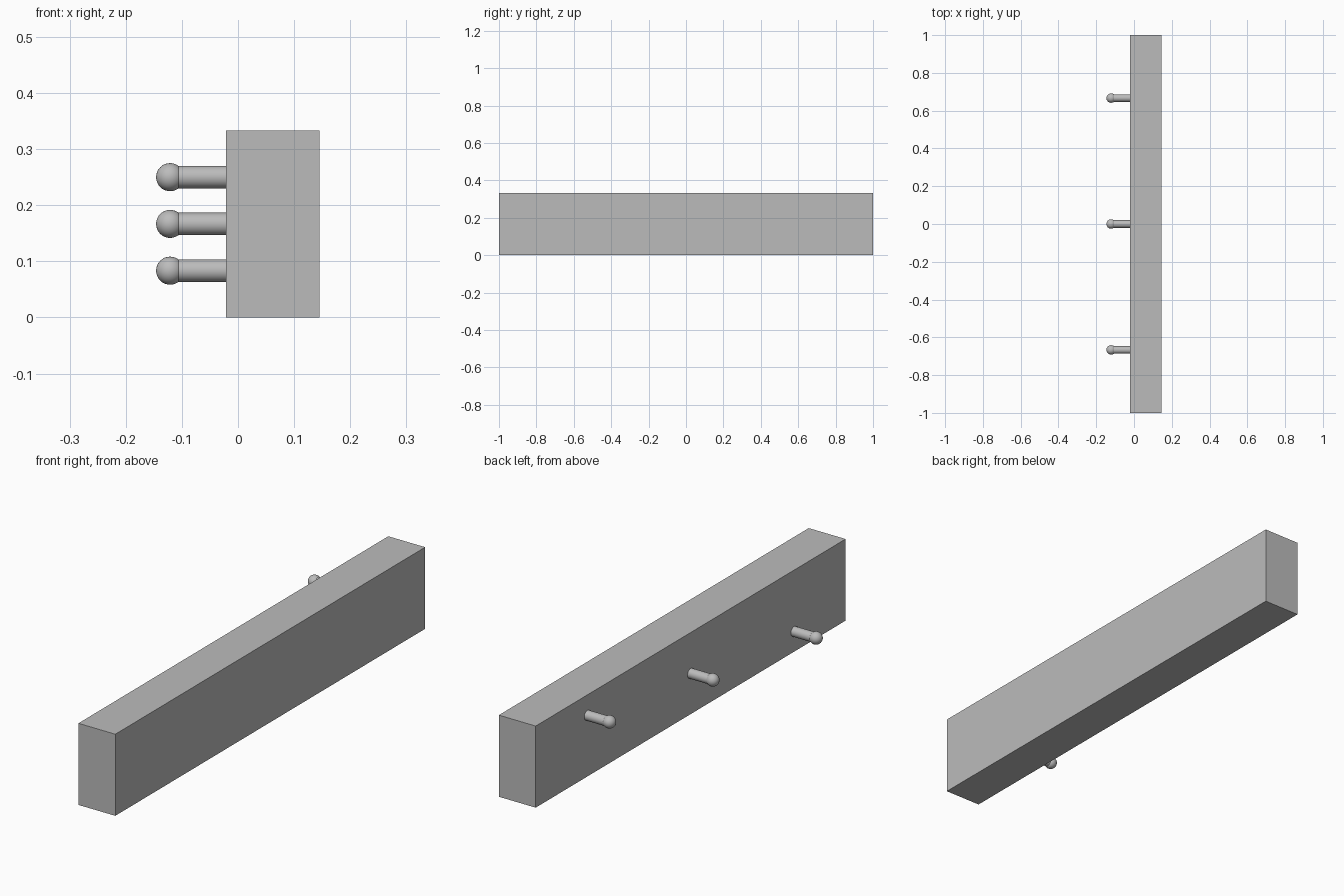
import bpy
import math

cube = bpy.data.objects.get("Cube")
if cube:
    bpy.data.objects.remove(cube, do_unlink=True)

# Single plain grey material
grey = bpy.data.materials.new("plain_grey")
grey.use_nodes = True
colour = (0.5, 0.5, 0.5, 1.0)
grey.diffuse_color = colour
grey.node_tree.nodes["Principled BSDF"].inputs["Base Color"].default_value = colour

FACE_X = -0.021   # board side that carries the pegs
HEIGHT = 1 / 3
THICK = 1 / 6
PEG_LENGTH = 0.1


def finish(name, smooth=False):
    obj = bpy.context.object
    obj.name = name
    obj.data.materials.append(grey)
    if smooth:
        bpy.ops.object.shade_smooth_by_angle(angle=math.radians(40))
    return obj


def add_peg(label, y, z):
    # Round shaft, sunk slightly into the board
    sink = 0.01
    bpy.ops.mesh.primitive_cylinder_add(
        vertices=32, radius=0.02, depth=PEG_LENGTH + sink,
        location=(FACE_X + (sink - PEG_LENGTH) / 2, y, z),
        rotation=(0, math.pi / 2, 0))
    finish(label + "_peg_shaft", True)
    # Ball at the tip
    bpy.ops.mesh.primitive_uv_sphere_add(
        segments=32, ring_count=16, radius=0.025,
        location=(FACE_X - PEG_LENGTH, y, z),
        rotation=(0, math.pi / 2, 0))
    finish(label + "_peg_ball", True)


# Long upright board
bpy.ops.mesh.primitive_cube_add(size=1, location=(FACE_X + THICK / 2, 0, HEIGHT / 2))
bpy.context.object.scale = (THICK, 2, HEIGHT)
bpy.ops.object.transform_apply(location=False, rotation=False, scale=True)
finish("board")

# Pegs climb from the front end to the back end
for i, label in enumerate(("front", "middle", "back")):
    add_peg(label, (i - 1) * 2 / 3, HEIGHT * (i + 1) / 4)
